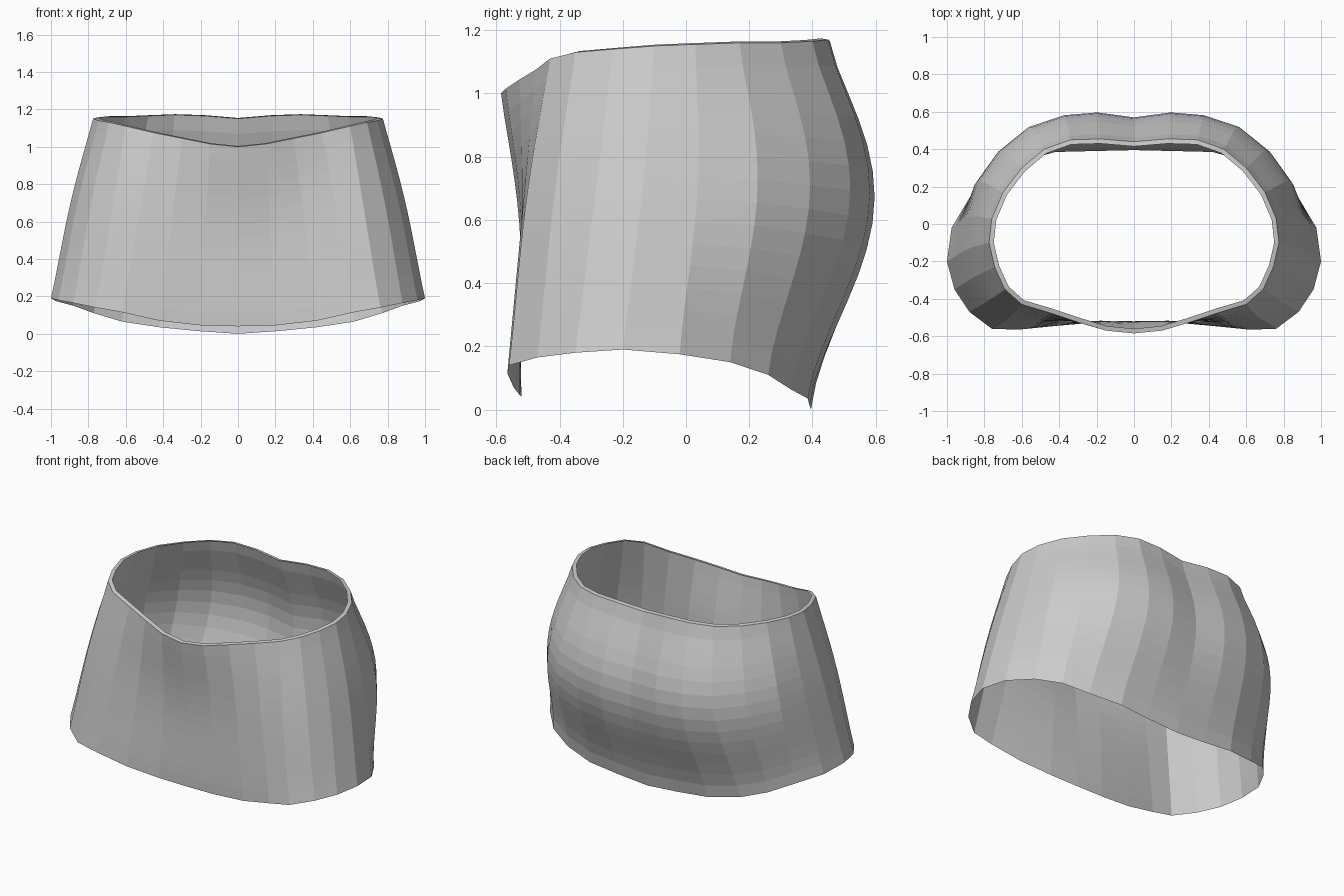
import bpy
import math
from mathutils import Vector

cube = bpy.data.objects.get("Cube")
if cube:
    bpy.data.objects.remove(cube, do_unlink=True)

ROWS = 14
LIP_WIDTH = 0.025

# Plain grey cloth
cloth = bpy.data.materials.new("light grey cloth")
cloth.use_nodes = True
colour = (0.6, 0.6, 0.6, 1)
cloth.diffuse_color = colour
cloth.node_tree.nodes["Principled BSDF"].inputs["Base Color"].default_value = colour

# Left half of the hem and of the waist, from front centre to back centre
hem = [(0, -.52, .04), (.2, -.525, .045), (.42, -.545, .07), (.62, -.565, .115),
       (.76, -.56, .14), (.88, -.47, .165), (.96, -.35, .18), (1, -.2, .19),
       (.975, -.02, .175), (.88, .14, .15), (.77, .26, .11), (.62, .33, .065),
       (.42, .385, .035), (.22, .39, .015), (0, .395, 0)]
waist = [(0, -.585, 1), (.15, -.57, 1.015), (.3, -.525, 1.045), (.45, -.475, 1.075),
         (.6, -.43, 1.11), (.69, -.35, 1.13), (.745, -.23, 1.14), (.775, -.1, 1.15),
         (.76, .03, 1.155), (.7, .17, 1.16), (.6, .3, 1.16), (.48, .4, 1.165),
         (.34, .45, 1.17), (.18, .455, 1.165), (0, .44, 1.15)]
# Sideways and backward swelling between hem and waist
bulge = [(0, .03), (0, .03), (0, .015), (0, 0), (0, -.015), (.01, -.01), (.015, 0),
         (.015, .01), (.02, .03), (.05, .07), (.04, .11), (.02, .15), (0, .16),
         (0, .17), (0, .15)]


def full_ring(half):
    """Mirror a half outline into a closed ring."""
    return half + [Vector((-p.x, p.y, p.z)) for p in half[-2:0:-1]]


def level(t):
    """Half outline at height fraction t."""
    swell = math.sin(math.pi * t ** 1.15) ** 1.3 if 0 < t < 1 else 0
    return [Vector(a).lerp(Vector(b), t) + Vector((sx, sy, 0)) * swell
            for a, b, (sx, sy) in zip(hem, waist, bulge)]


rings = [full_ring(level(i / ROWS)) for i in range(ROWS + 1)]

# Lip turned inward around the waist
top = rings[-1]
count = len(top)
lip = []
for i, p in enumerate(top):
    along = top[(i + 1) % count] - top[i - 1]
    inward = Vector((-along.y, along.x, 0)).normalized()
    lip.append(p + inward * LIP_WIDTH + Vector((0, 0, .004)))
rings.append(lip)

verts = [p for ring in rings for p in ring]
faces = []
for r in range(len(rings) - 1):
    for i in range(count):
        j = (i + 1) % count
        faces.append((r * count + i, r * count + j,
                      (r + 1) * count + j, (r + 1) * count + i))

mesh = bpy.data.meshes.new("skirt")
mesh.from_pydata(verts, [], faces)
mesh.materials.append(cloth)
mesh.update()
skirt = bpy.data.objects.new("skirt", mesh)
bpy.context.collection.objects.link(skirt)
